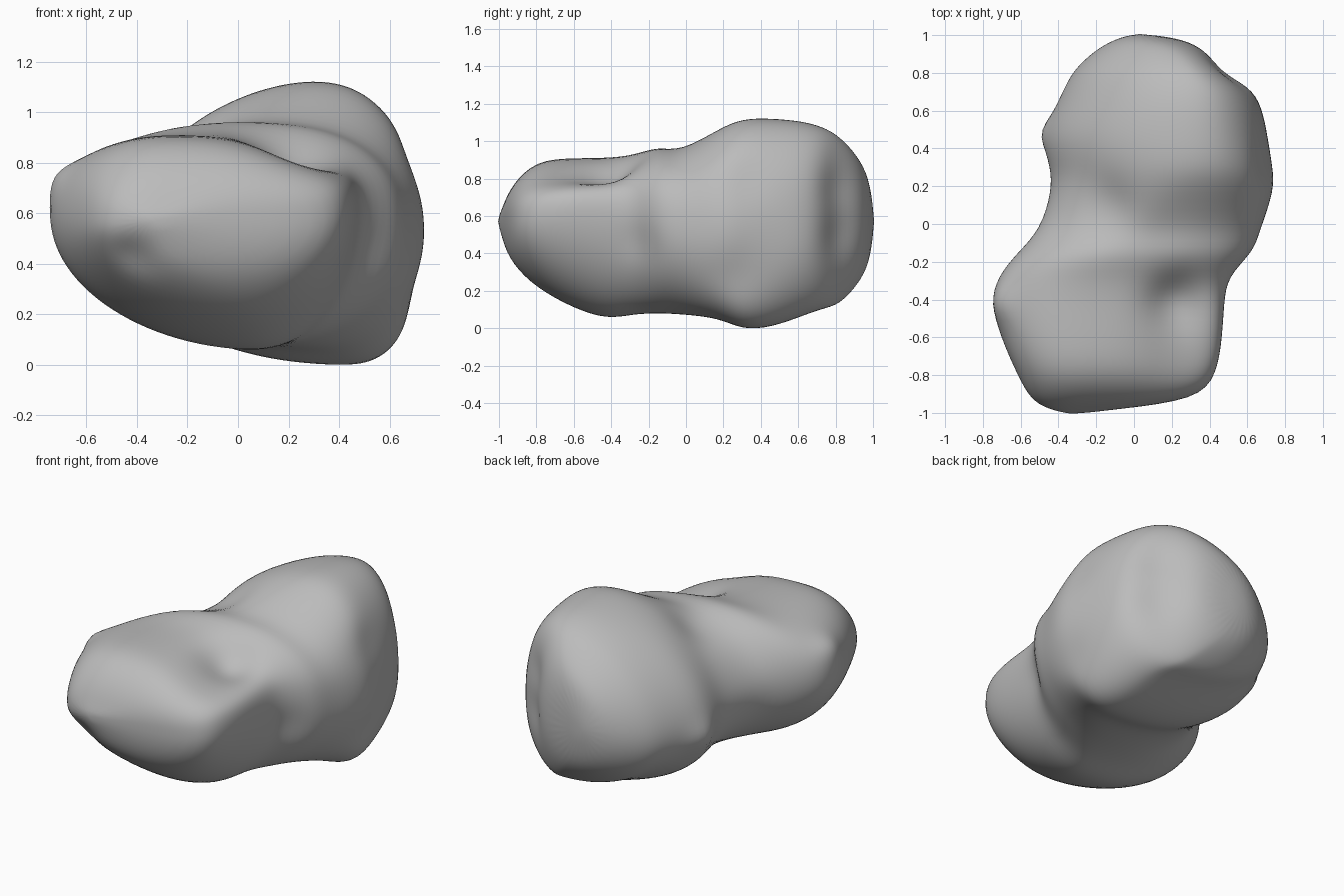
import bpy
import bmesh
import math
from mathutils import Vector

cube = bpy.data.objects.get("Cube")
if cube:
    bpy.data.objects.remove(cube, do_unlink=True)

SIDES = 28

# Cross-sections along the length:
# y, left x, left z, top x, top z, right x, right z, bottom x, bottom z
SECTIONS = [
    (-.98, -.46, .56, -.3, .65, -.08, .57, -.3, .46),
    (-.93, -.55, .56, -.25, .77, .34, .56, -.1, .34),
    (-.8, -.62, .56, -.25, .9, .44, .61, 0, .21),
    (-.6, -.71, .57, -.25, .91, .47, .64, .02, .1),
    (-.42, -.76, .57, -.2, .91, .48, .63, .05, .04),
    (-.28, -.73, .57, -.12, .925, .5, .6, .1, .07),
    (-.15, -.62, .57, -.02, .975, .64, .55, .15, .075),
    (-.03, -.5, .55, .1, .945, .67, .52, .2, .07),
    (.18, -.44, .53, .25, 1.07, .75, .5, .35, .05),
    (.3, -.45, .5, .3, 1.125, .74, .5, .43, -.015),
    (.46, -.49, .5, .3, 1.125, .71, .5, .42, 0),
    (.62, -.42, .5, .3, 1.11, .68, .5, .4, .06),
    (.73, -.37, .5, .3, 1.08, .62, .52, .38, .1),
    (.82, -.32, .5, .27, 1.03, .48, .55, .3, .12),
    (.92, -.21, .52, .2, .92, .38, .56, .2, .23),
    (.98, -.1, .55, .1, .8, .26, .56, .1, .34),
]

# Hollows and knobs: centre, reach, push
RELIEF = [
    ((.22, -.42, .84), .16, (-.02, .02, -.09)),   # hollow behind the front horn
    ((.25, -.68, .84), .22, (.01, 0, -.06)),      # lowered front horn
    ((.55, -.25, .45), .12, (-.02, 0, 0)),        # waist furrow
    ((-.42, -.95, .42), .1, (0, .03, .01)),       # front pit
    ((-.7, -.42, .72), .1, (-.02, 0, .02)),       # front left brow
    ((.5, .8, .5), .13, (-.02, -.01, 0)),         # lower crease by the rear knob
    ((.5, .8, .74), .13, (-.02, -.01, 0)),        # upper crease by the rear knob
    ((.72, .25, .27), .16, (-.03, 0, 0)),         # flattened lower rear side
    ((.68, .3, .79), .14, (-.02, 0, 0)),          # flattened upper rear side
    ((-.48, .49, .45), .1, (-.03, 0, 0)),         # rear left knob
    ((-.15, .1, .95), .15, (.02, 0, -.03)),       # rear shoulder hollow
]


def section_ring(section):
    """Four quarter arcs, squarer or flatter by quadrant."""
    y, lx, lz, tx, tz, rx, rz, bx, bz = section
    back = min(max((y + .3) / .5, 0), 1)
    foot = math.exp(-((y - .3) / .25) ** 2)
    ring = []
    for i in range(SIDES):
        a = math.tau * i / SIDES
        c, s = math.cos(a), math.sin(a)
        right, upper = c >= 0, s >= 0
        if upper:
            power = .76 + .12 * back if right else .86 + .26 * back
        else:
            power = 1 - .2 * foot if right else 1.06 - .1 * back
        mid_x, end_z = (tx, tz) if upper else (bx, bz)
        side_x, side_z = (rx, rz) if right else (lx, lz)
        ring.append((mid_x + (side_x - mid_x) * abs(c) ** power, y,
                     side_z + (end_z - side_z) * abs(s) ** power))
    return ring


# Lofted body with closed ends
bm = bmesh.new()
rings = [[bm.verts.new(p) for p in section_ring(s)] for s in SECTIONS]
for near, far in zip(rings, rings[1:]):
    for i in range(SIDES):
        j = (i + 1) % SIDES
        bm.faces.new((near[i], near[j], far[j], far[i]))
for ring, tip in ((rings[0], (-.34, -1.01, .57)), (rings[-1], (.02, 1.01, .57))):
    pole = bm.verts.new(tip)
    for i in range(SIDES):
        bm.faces.new((ring[i], ring[(i + 1) % SIDES], pole))
bmesh.ops.recalc_face_normals(bm, faces=bm.faces)
mesh = bpy.data.meshes.new("rock_body")
bm.to_mesh(mesh)
bm.free()

rock = bpy.data.objects.new("rock_body", mesh)
bpy.context.collection.objects.link(rock)
bpy.context.view_layer.objects.active = rock
rock.select_set(True)
subdivision = rock.modifiers.new("rounding", 'SUBSURF')
subdivision.levels = 2
bpy.ops.object.modifier_apply(modifier=subdivision.name)

# Press the relief into the surface
for vert in rock.data.vertices:
    start = vert.co.copy()
    for centre, reach, push in RELIEF:
        distance = (start - Vector(centre)).length / reach
        vert.co += Vector(push) * math.exp(-distance * distance)

# Stand the rock on the ground
lowest = min(v.co.z for v in rock.data.vertices)
for vert in rock.data.vertices:
    vert.co.z -= lowest

# Plain grey stone
stone = bpy.data.materials.new("grey_stone")
stone.use_nodes = True
grey = (.5, .5, .5, 1)
stone.diffuse_color = grey
stone.node_tree.nodes["Principled BSDF"].inputs["Base Color"].default_value = grey
rock.data.materials.append(stone)
bpy.ops.object.shade_smooth()
